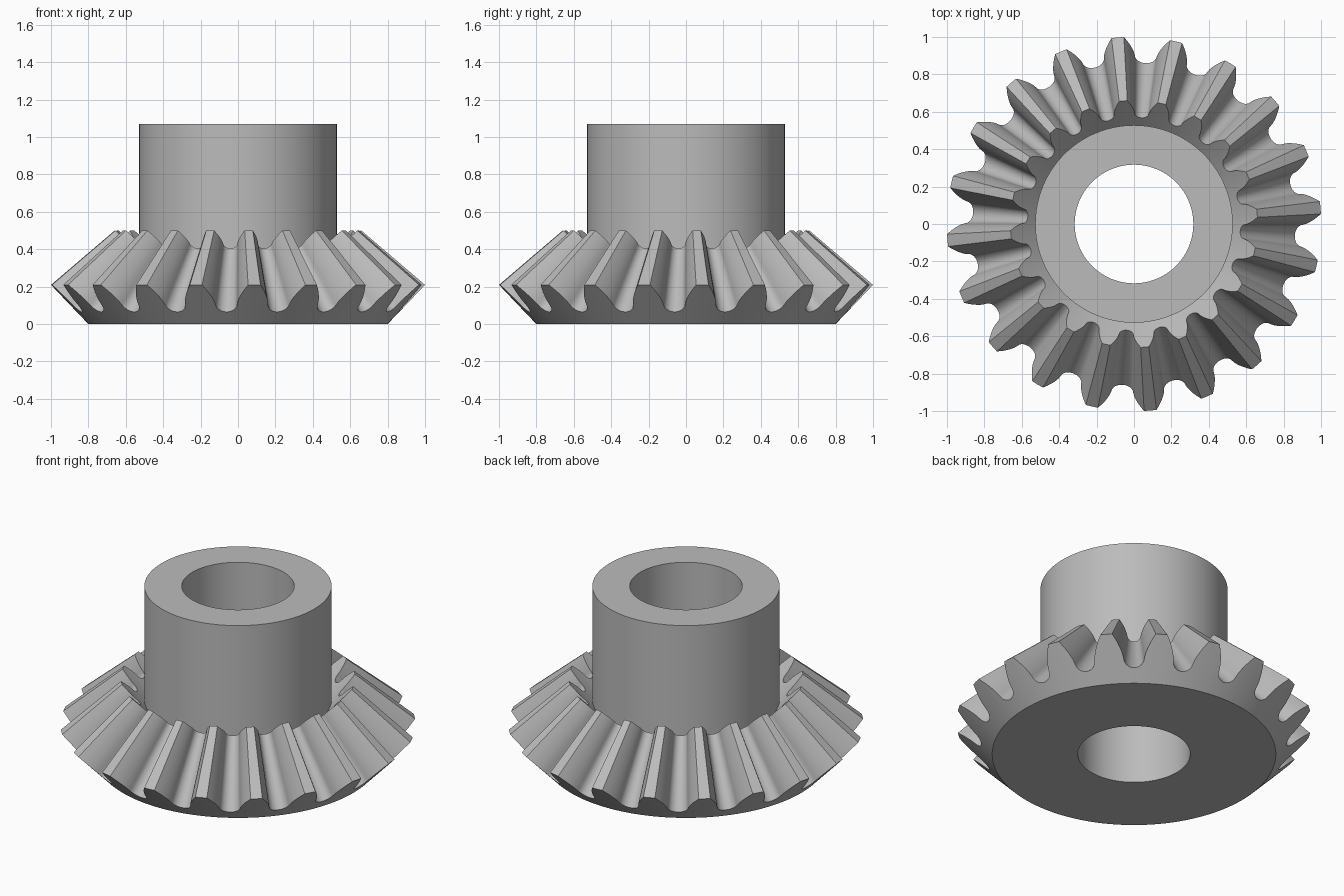
import bpy
import bmesh
from math import sin, cos, radians

if "Cube" in bpy.data.objects:
    bpy.data.objects.remove(bpy.data.objects["Cube"], do_unlink=True)

TEETH = 20
PITCH = 360 / TEETH
PHASE = 5                      # angle of the first tooth, in degrees
APEX_Z, FACE_SCALE = 1.063, 0.66   # pitch cone apex and small-end scale
BASE_R, TIP_R, TIP_Z = 0.80, 1.001, 0.21
ROOT_R, ROOT_Z = 0.862, 0.065
HUB_R, BORE_R, HUB_TOP = 0.528, 0.317, 1.07
GULLET_HALF, LAND_HALF, GULLET_T = 3.7, 1.9, 0.28

# Half tooth as (angle from tooth centre, height fraction): round gullet, then curved flank
half = []
for i in range(7):
    a = radians(15 * i)
    half.append((PITCH / 2 - GULLET_HALF * sin(a), GULLET_T * (1 - cos(a))))
flank_start = PITCH / 2 - GULLET_HALF
for i in range(1, 6):
    u = i / 5
    half.append((flank_start - (flank_start - LAND_HALF) * u ** 1.4,
                 GULLET_T + (1 - GULLET_T) * u))
tooth = [(-a, t) for a, t in half] + [(0, 1)] + [(a, t) for a, t in reversed(half[1:])]


def to_small_end(r, z):
    """Scale a point on the large end toward the cone apex."""
    return r * FACE_SCALE, APEX_Z + (z - APEX_Z) * FACE_SCALE


def section(t):
    """Closed radial outline of the gear for a given tooth height fraction."""
    large = (ROOT_R + (TIP_R - ROOT_R) * t, ROOT_Z + (TIP_Z - ROOT_Z) * t)
    return [(BORE_R, 0), (BASE_R, 0), large, to_small_end(*large),
            to_small_end(BASE_R, 0), (HUB_R, HUB_TOP), (BORE_R, HUB_TOP)]


# Sweep the outline round the axis, tooth by tooth
bm = bmesh.new()
columns = []
for k in range(TEETH):
    for angle, t in tooth:
        a = radians(PHASE + k * PITCH + angle)
        columns.append([bm.verts.new((r * cos(a), r * sin(a), z)) for r, z in section(t)])
for i, col in enumerate(columns):
    nxt = columns[(i + 1) % len(columns)]
    for j in range(len(col)):
        m = (j + 1) % len(col)
        bm.faces.new((col[j], nxt[j], nxt[m], col[m]))
bmesh.ops.recalc_face_normals(bm, faces=bm.faces)

mesh = bpy.data.meshes.new("bevel_gear")
bm.to_mesh(mesh)
bm.free()
gear = bpy.data.objects.new("bevel_gear", mesh)
bpy.context.collection.objects.link(gear)

# Plain grey metal
steel = bpy.data.materials.new("grey_steel")
steel.use_nodes = True
colour = (0.5, 0.5, 0.5, 1)
steel.diffuse_color = colour
steel.node_tree.nodes["Principled BSDF"].inputs["Base Color"].default_value = colour
mesh.materials.append(steel)

# Smooth curved walls, crisp edges
bpy.ops.object.select_all(action="DESELECT")
gear.select_set(True)
bpy.context.view_layer.objects.active = gear
bpy.ops.object.shade_smooth_by_angle(angle=radians(25))
